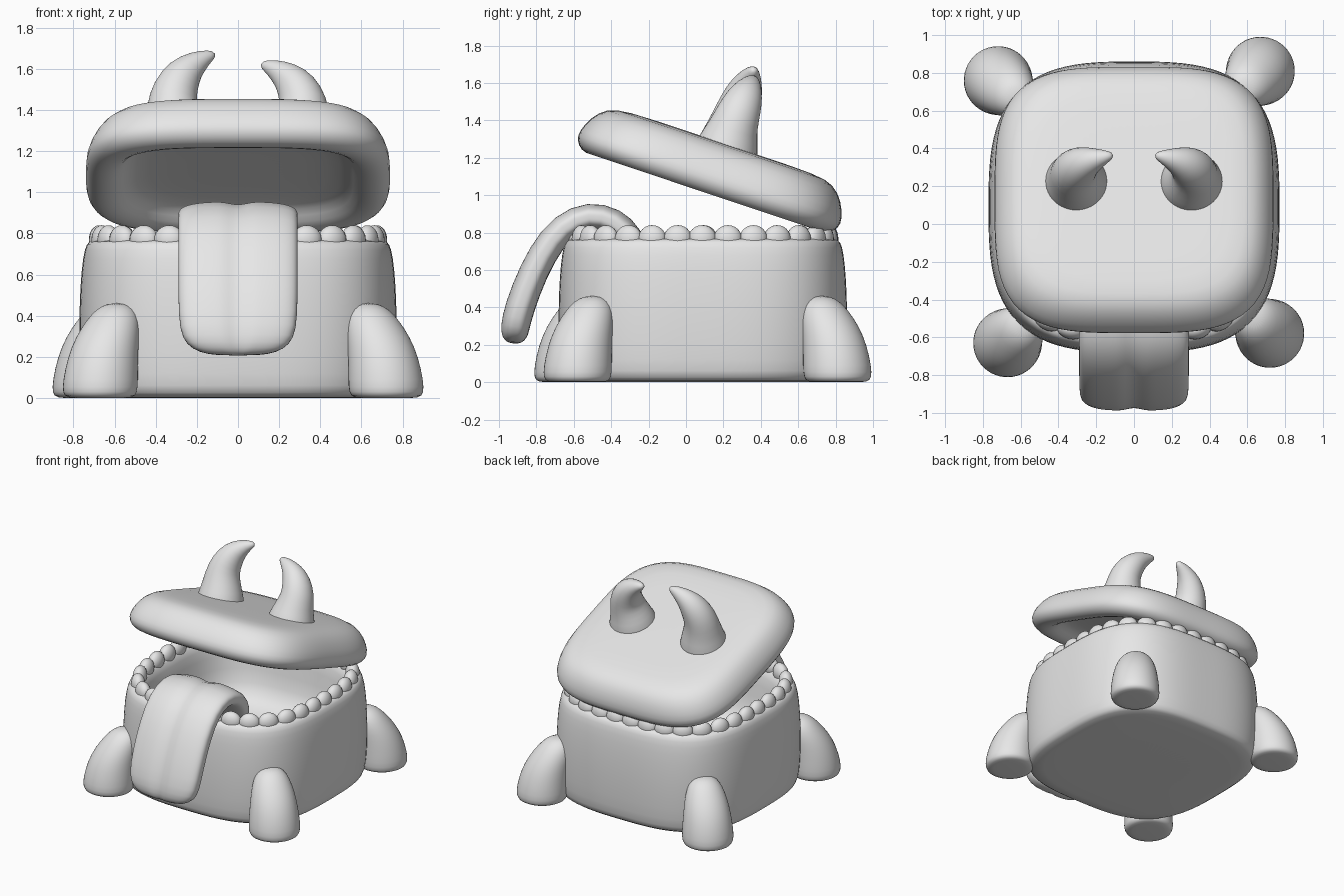
import bpy, bmesh, math
from mathutils import Vector, Matrix

cube = bpy.data.objects.get("Cube")
if cube:
    bpy.data.objects.remove(cube, do_unlink=True)

CENTRE = Vector((0, 0.09, 0))

clay = bpy.data.materials.new("clay_grey")
clay.use_nodes = True
colour = (0.8, 0.8, 0.8, 1)
clay.diffuse_color = colour
clay.node_tree.nodes["Principled BSDF"].inputs["Base Color"].default_value = colour


def finish(name, bm, subdivide=1):
    bmesh.ops.recalc_face_normals(bm, faces=bm.faces)
    mesh = bpy.data.meshes.new(name)
    bm.to_mesh(mesh)
    bm.free()
    mesh.materials.append(clay)
    mesh.shade_smooth()
    obj = bpy.data.objects.new(name, mesh)
    bpy.context.collection.objects.link(obj)
    if subdivide:
        mod = obj.modifiers.new("smooth", 'SUBSURF')
        mod.levels = mod.render_levels = subdivide
    return obj


def squircle(count, power):
    """Unit rounded square; power 2 is a circle."""
    pts = []
    for i in range(count):
        a = math.tau * (i + 0.5) / count
        c, s = math.cos(a), math.sin(a)
        r = (abs(c) ** power + abs(s) ** power) ** (-1 / power)
        pts.append((c * r, s * r))
    return pts


def loft(name, rings, subdivide=1):
    """Skin a list of point rings and cap both ends."""
    bm = bmesh.new()
    loops = [[bm.verts.new(p) for p in ring] for ring in rings]
    n = len(loops[0])
    for a, b in zip(loops, loops[1:]):
        for i in range(n):
            j = (i + 1) % n
            bm.faces.new((a[i], a[j], b[j], b[i]))
    bm.faces.new(loops[0])
    bm.faces.new(loops[-1])
    return finish(name, bm, subdivide)


def box_rings(profile, power):
    """Rings of a rounded-square shell from (half size, height) pairs."""
    return [[Vector((x * h, y * h, z)) for x, y in squircle(56, power)]
            for h, z in profile]


def path_rings(path, outline, axis_x=None):
    """Rings across a path of (centre, half width, half depth)."""
    rings = []
    for i, (p, w, d) in enumerate(path):
        before, after = path[max(i - 1, 0)][0], path[min(i + 1, len(path) - 1)][0]
        t = (Vector(after) - Vector(before)).normalized()
        side = (Vector((1, 0, 0)) - t * t.x).normalized()
        up = side.cross(t)
        rings.append([Vector(p) + side * (x * w) + up * (y * d) for x, y in outline])
    return rings


# Hollow body: outside wall, rim, then the mouth cavity
body = loft("body", box_rings([
    (0.3, 0), (0.71, 0), (0.75, 0.015), (0.765, 0.1), (0.772, 0.3), (0.77, 0.47),
    (0.76, 0.63), (0.745, 0.73), (0.725, 0.765), (0.68, 0.77), (0.63, 0.75),
    (0.605, 0.65), (0.58, 0.42), (0.5, 0.29), (0.25, 0.26)], 3.1))
body.location = CENTRE

# Tilted lid with a shallow hollow underneath
lid = loft("lid", box_rings([
    (0.25, 0.143), (0.54, 0.143), (0.64, 0.12), (0.705, 0.05), (0.742, -0.04),
    (0.738, -0.09), (0.7, -0.135), (0.64, -0.143), (0.58, -0.12), (0.54, -0.06),
    (0.46, -0.035), (0.2, -0.03)], 3.7))
lid.location = (0, 0.145, 1.145)
lid.rotation_euler = (math.radians(-18.5), 0, 0)

# Row of teeth along the rim
bm = bmesh.new()
rim = [Vector((x, y, 0)) * 0.675 for x, y in squircle(720, 3.1)]
steps = [(rim[(i + 1) % 720] - p).length for i, p in enumerate(rim)]
gap, travelled = sum(steps) / 34, 0
for i, step in enumerate(steps):
    travelled += step
    if travelled >= gap:
        travelled -= gap
        along = rim[(i + 1) % 720] - rim[i]
        place = (Matrix.Translation(CENTRE + rim[i] + Vector((0, 0, 0.768)))
                 @ Matrix.Rotation(math.atan2(along.y, along.x), 4, 'Z')
                 @ Matrix.Diagonal((0.075, 0.05, 0.072, 1)))
        bmesh.ops.create_uvsphere(bm, u_segments=20, v_segments=12, radius=1, matrix=place)
finish("teeth", bm, 0)

# Four stubby legs, each a quarter turn from the last
leg_profile = [(0.985, 0.08, 0), (0.985, 0.165, 0), (0.985, 0.183, 0.025),
               (0.982, 0.185, 0.08), (0.965, 0.172, 0.2), (0.93, 0.155, 0.3),
               (0.89, 0.13, 0.38), (0.87, 0.095, 0.435), (0.865, 0.04, 0.462)]
start = math.atan2(-0.67, 0.72)
names = ["front_left_leg", "back_left_leg", "back_right_leg", "front_right_leg"]
for k, name in enumerate(names):
    leg = loft(name, [[Vector((out + x * r, y * r, z)) for x, y in squircle(24, 2)]
                      for out, r, z in leg_profile])
    leg.location = CENTRE
    leg.rotation_euler.z = start + k * math.pi / 2

# Tongue hanging over the front rim, with a groove down the middle
tongue_outline = []
for x, y in squircle(40, 3.2):
    groove = 0.28 * math.exp(-(x / 0.13) ** 2) if y < 0 else 0
    tongue_outline.append((x, y + groove))
tongue_path = [(-0.23, 0.6, 0.2, 0.04), (-0.25, 0.66, 0.27, 0.065), (-0.3, 0.78, 0.29, 0.075),
               (-0.38, 0.865, 0.29, 0.075), (-0.52, 0.9, 0.29, 0.075),
               (-0.66, 0.835, 0.29, 0.077), (-0.77, 0.69, 0.29, 0.078),
               (-0.86, 0.49, 0.29, 0.08), (-0.91, 0.33, 0.285, 0.08),
               (-0.917, 0.26, 0.25, 0.075), (-0.919, 0.222, 0.19, 0.055),
               (-0.92, 0.207, 0.1, 0.025)]
loft("tongue", path_rings([((0, y, z), w, d) for y, z, w, d in tongue_path],
                          tongue_outline))

# Curved horns, the right one a little taller
horn_path = [(0.305, 0.2, 1.17, 0.19), (0.305, 0.225, 1.27, 0.165), (0.315, 0.25, 1.36, 0.135),
             (0.32, 0.28, 1.45, 0.118), (0.285, 0.31, 1.53, 0.103),
             (0.235, 0.335, 1.59, 0.075), (0.16, 0.355, 1.635, 0.04), (0.11, 0.365, 1.65, 0.015)]
for name, side, stretch in (("left_horn", 1, 0.93), ("right_horn", -1, 1.06)):
    path = [((side * x, y, 1.27 + (z - 1.27) * stretch), r, r) for x, y, z, r in horn_path]
    loft(name, path_rings(path, squircle(24, 2)))
